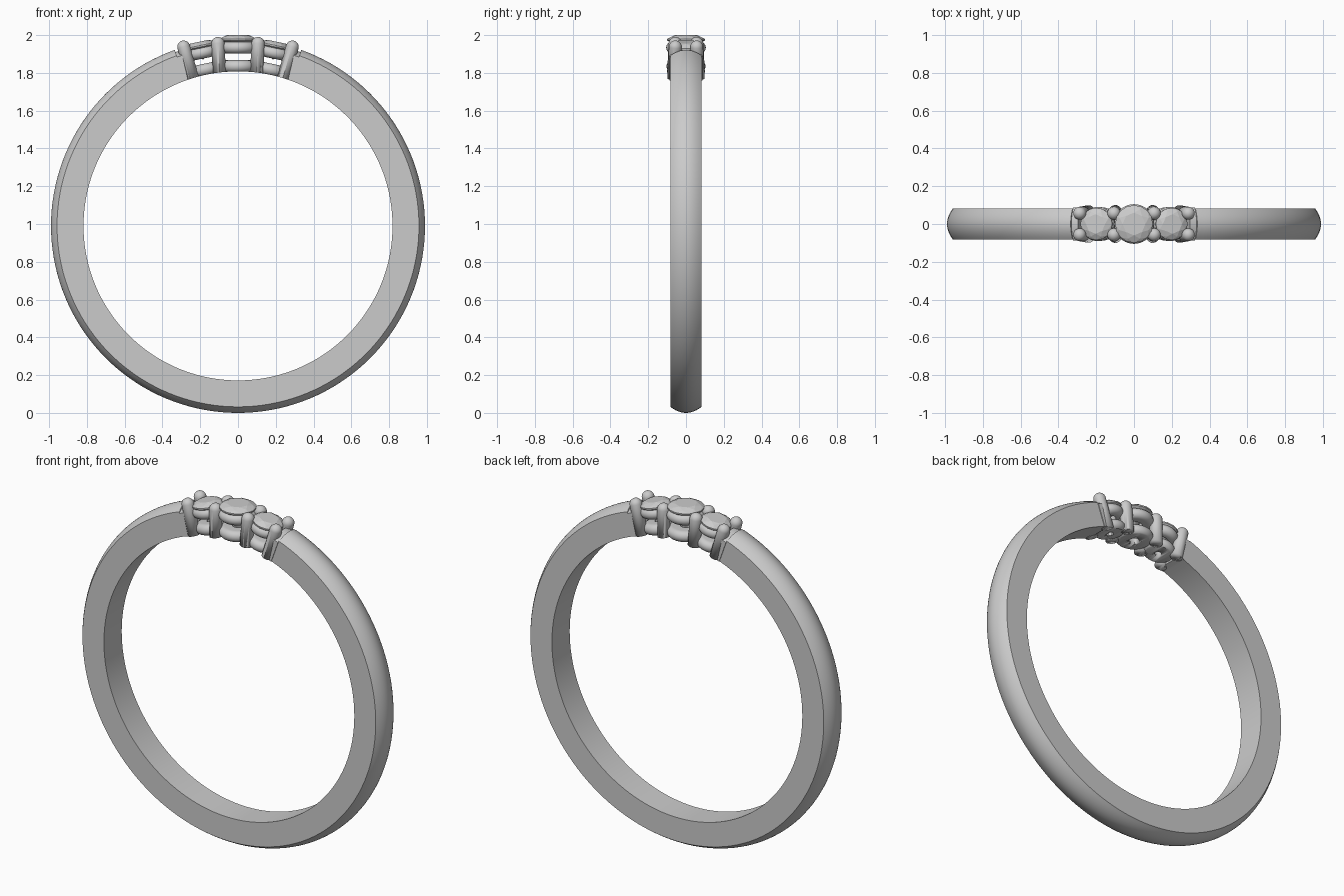
import bpy, bmesh
from math import sin, cos, pi, radians
from mathutils import Matrix, Vector

if "Cube" in bpy.data.objects:
    bpy.data.objects.remove(bpy.data.objects["Cube"])

CZ = 0.99          # height of the ring centre
R_IN = 0.818       # finger hole radius
CENTRE = Matrix.Translation((0, 0, CZ))


def finish(bm, name, matrix=None, smooth=True):
    bmesh.ops.remove_doubles(bm, verts=bm.verts, dist=1e-5)
    bmesh.ops.recalc_face_normals(bm, faces=bm.faces)
    if matrix:
        bm.transform(matrix)
    me = bpy.data.meshes.new(name)
    bm.to_mesh(me)
    bm.free()
    ob = bpy.data.objects.new(name, me)
    bpy.context.collection.objects.link(ob)
    bpy.ops.object.select_all(action='DESELECT')
    ob.select_set(True)
    bpy.context.view_layer.objects.active = ob
    if smooth:
        bpy.ops.object.shade_smooth_by_angle(angle=radians(35))
    return ob


def lathe(name, profile, matrix, segs=40, closed=False):
    bm = bmesh.new()
    vs = [bm.verts.new((r, 0, z)) for r, z in profile]
    pairs = list(zip(vs, vs[1:])) + ([(vs[-1], vs[0])] if closed else [])
    es = [bm.edges.new(p) for p in pairs]
    bmesh.ops.spin(bm, geom=vs + es, cent=(0, 0, 0), axis=(0, 0, 1), angle=2 * pi, steps=segs)
    return finish(bm, name, matrix)


def band(name, a0, a1, section, steps):
    # sweep a (y, radius) section round the ring, angles measured from the top
    bm = bmesh.new()
    rows = []
    for i in range(steps + 1):
        a = radians(a0 + (a1 - a0) * i / steps)
        rows.append([bm.verts.new((r * sin(a), y, CZ + r * cos(a))) for y, r in section])
    n = len(section)
    for p, q in zip(rows, rows[1:]):
        for j in range(n):
            k = (j + 1) % n
            bm.faces.new((p[j], p[k], q[k], q[j]))
    bm.faces.new(rows[0])
    bm.faces.new(rows[-1])
    return finish(bm, name)


def section(w, r_side, r_top, n=12):
    dome = [(w * (1 - 2 * i / n), r_side + (r_top - r_side) * (1 - (1 - 2 * i / n) ** 2))
            for i in range(n + 1)]
    return [(w, R_IN)] + dome + [(-w, R_IN)]


def collar(name, hole, radius, z, half, matrix):
    # ring with straight bore and rounded outer wall
    prof = [(hole, z - half), (hole, z + half)]
    prof += [(radius - half + half * sin(pi * i / 12), z + half * cos(pi * i / 12)) for i in range(13)]
    return lathe(name, prof, matrix, closed=True)


def gem(name, r, z, matrix):
    # round brilliant: table, crown, girdle, pavilion point
    bm = bmesh.new()
    for n, rad, h, off in ((8, 0.6, 0.022, 0), (8, 0.84, 0.013, 0.5),
                           (16, 1, 0.002, 0), (16, 1, -0.006, 0)):
        for i in range(n):
            a = 2 * pi * (i + off) / n
            bm.verts.new((r * rad * cos(a), r * rad * sin(a), z + h))
    bm.verts.new((0, 0, z - 0.075))
    bmesh.ops.convex_hull(bm, input=bm.verts)
    return finish(bm, name, matrix, smooth=False)


def prong(name, top, bottom, r):
    d = Vector(top) - Vector(bottom)
    length = d.length
    prof = [(0, 0), (r, 0)]
    prof += [(r * cos(pi / 2 * i / 8), length - r + r * sin(pi / 2 * i / 8)) for i in range(8)]
    prof.append((0, length))
    m = Matrix.Translation(bottom) @ d.to_track_quat('Z', 'Y').to_matrix().to_4x4()
    return lathe(name, prof, m, segs=24)


# Shank and its end plates
band("shank", 19.8, 340.2, section(0.083, 0.958, 0.99), 128)
for s, side in ((-1, "left"), (1, "right")):
    band(side + "_end_plate", s * 17.6, s * 19.8, section(0.087, 0.95, 0.978), 2)

# Three stones with upper and lower collars
trimmed = []
for name, ang, r, hole, zg, zu, zl in (("left", -11.8, 0.086, 0.02, 0.974, 0.936, 0.845),
                                       ("centre", 0, 0.100, 0.03, 0.988, 0.944, 0.845),
                                       ("right", 11.8, 0.086, 0.02, 0.974, 0.936, 0.845)):
    m = CENTRE @ Matrix.Rotation(radians(ang), 4, 'Y')
    gem(name + "_stone", r, zg, m)
    collar(name + "_upper_collar", 0.045, r + 0.005, zu, 0.031, m)
    trimmed.append(collar(name + "_lower_collar", hole, r + 0.003, zl, 0.032, m))

# Four pairs of prongs
for s, side in ((-1, "left"), (1, "right")):
    for f, face in ((-1, "front"), (1, "back")):
        trimmed.append(prong(f"{side}_{face}_outer_prong", (s * 0.297, f * 0.055, 1.97),
                             (s * 0.237, f * 0.066, 1.76), 0.034))
        trimmed.append(prong(f"{side}_{face}_inner_prong", (s * 0.108, f * 0.055, 1.99),
                             (s * 0.098, f * 0.066, 1.785), 0.035))

# Trim the setting flush with the finger hole
bm = bmesh.new()
bmesh.ops.create_cone(bm, cap_ends=True, segments=256, radius1=R_IN, radius2=R_IN, depth=0.6)
cutter = finish(bm, "finger_hole_cutter", CENTRE @ Matrix.Rotation(pi / 2, 4, 'X'))
cutter.hide_render = True
for ob in trimmed:
    mod = ob.modifiers.new("trim", 'BOOLEAN')
    mod.operation, mod.object, mod.solver = 'DIFFERENCE', cutter, 'EXACT'
    bpy.context.view_layer.objects.active = ob
    bpy.ops.object.modifier_apply(modifier=mod.name)
bpy.data.objects.remove(cutter)
